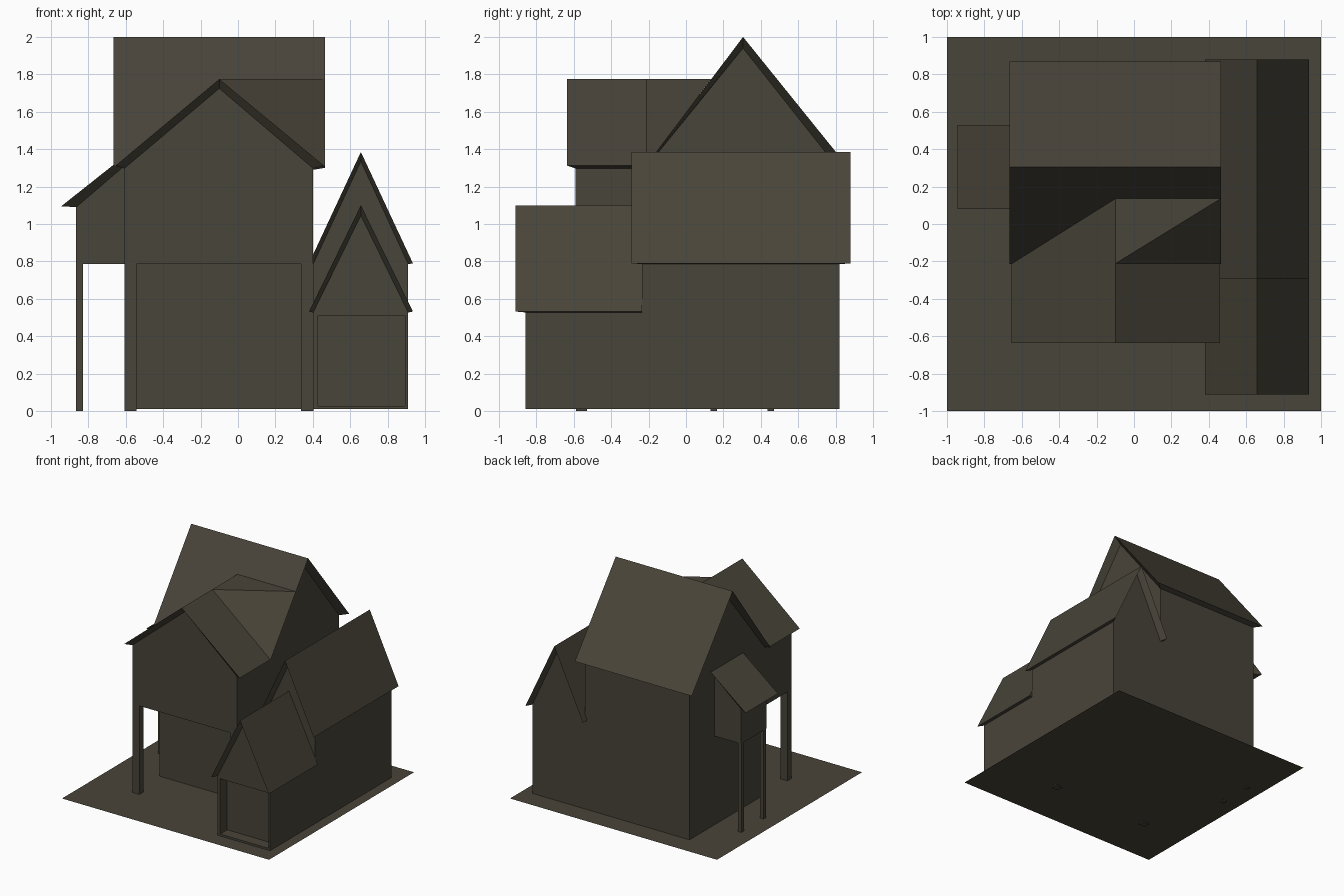
import bpy, bmesh

if "Cube" in bpy.data.objects:
    bpy.data.objects.remove(bpy.data.objects["Cube"])

mat = bpy.data.materials.new("dark olive brown")
mat.diffuse_color = (0.066, 0.058, 0.041, 1)
mat.use_nodes = True
mat.node_tree.nodes["Principled BSDF"].inputs["Base Color"].default_value = mat.diffuse_color


def make(name, verts, faces):
    """Mesh object with consistent outward normals."""
    bm = bmesh.new()
    vs = [bm.verts.new(v) for v in verts]
    for f in faces:
        bm.faces.new([vs[i] for i in f])
    bmesh.ops.recalc_face_normals(bm, faces=bm.faces)
    me = bpy.data.meshes.new(name)
    bm.to_mesh(me)
    bm.free()
    me.materials.append(mat)
    ob = bpy.data.objects.new(name, me)
    bpy.context.collection.objects.link(ob)
    return ob


def box(name, x0, x1, y0, y1, z0, z1):
    v = [(x, y, z) for x in (x0, x1) for y in (y0, y1) for z in (z0, z1)]
    f = [(0, 1, 3, 2), (4, 6, 7, 5), (0, 4, 5, 1), (2, 3, 7, 6), (0, 2, 6, 4), (1, 5, 7, 3)]
    return make(name, v, f)


def gabled(name, axis, roof, roof_ends, wall, wall_ends, base):
    """House volume: roof profile (eave, ridge, eave) overhanging a wall
    profile, joined by sloping soffits; ridge runs along the given axis."""
    def p(a, t, z):
        return (t, a, z) if axis == 'x' else (a, t, z)
    v, f = [], []
    for e in (0, 1):
        v += [p(a, roof_ends[e], z) for a, z in roof]
        v += [p(a, wall_ends[e], z) for a, z in wall]
        v += [p(wall[0][0], wall_ends[e], base), p(wall[2][0], wall_ends[e], base)]
    for e in (0, 8):
        f += [(e, e+1, e+4, e+3), (e+1, e+2, e+5, e+4)]      # rake soffits
        f.append((e+3, e+4, e+5, e+7, e+6))                  # gable wall
    # slopes, eave soffits, side walls, floor
    for a, b in ((0, 1), (1, 2), (0, 3), (2, 5), (3, 6), (5, 7), (6, 7)):
        f.append((a, b, b+8, a+8))
    return make(name, v, f)


G = 0.01
# ground sheet
make("ground_plate", [(-1, -1, G), (1, -1, G), (1, 1, G), (-1, 1, G)], [(0, 1, 2, 3)])

# main house
gabled("main_house", 'x', [(-.215, 1.31), (.305, 2.0), (.87, 1.30)], (-.665, .465),
       [(-.215, 1.30), (.305, 1.94), (.82, 1.29)], (-.608, .402), G)

# overhanging front gable
gabled("front_gable", 'y', [(-.655, 1.312), (-.1, 1.775), (.46, 1.312)], (-.635, -.212),
       [(-.608, 1.297), (-.1, 1.725), (.402, 1.297)], (-.59, -.212), .785)

# roof pieces tying the front gable into the main roof
make("gable_junction",
     [(-.1, -.212, 1.775), (-.1, .135, 1.775), (-.655, -.212, 1.312),
      (.463, .135, 1.775), (.46, -.212, 1.312)],
     [(0, 1, 2), (0, 3, 1), (0, 4, 3)])

# front porch pillars
for side, x in (("left", -.608), ("right", .338)):
    box("porch_pillar_" + side, x, x + .066, -.588, -.53, 0, .79)

# right wing
gabled("right_wing", 'y', [(.38, .79), (.657, 1.385), (.935, .79)], (-.292, .88),
       [(.402, .785), (.657, 1.335), (.91, .785)], (-.235, .82), G)

# lower garage in front of the wing, with a recessed door opening
garage = gabled("garage", 'y', [(.38, .532), (.657, 1.10), (.935, .532)], (-.912, -.235),
                [(.402, .527), (.657, 1.045), (.91, .527)], (-.857, -.236), G)
cutter = box("door_cutter", .428, .893, -1.0, -.76, .027, .51)
cutter.hide_render = True
cutter.hide_viewport = True
cut = garage.modifiers.new("door", 'BOOLEAN')
cut.object = cutter
cut.operation = 'DIFFERENCE'
cut.solver = 'EXACT'

# left side porch: shed roof over an overhead box on two posts
y0, y1 = .125, .475
v = []
for ry, wy in ((.08, y0), (.528, y1)):
    v += [(-.608, ry, 1.362), (-.945, ry, 1.095),
          (-.608, wy, 1.31), (-.865, wy, 1.09),
          (-.608, wy, .785), (-.865, wy, .785)]
make("side_porch", v,
     [(0, 1, 7, 6), (1, 3, 9, 7), (3, 5, 11, 9), (5, 4, 10, 11),
      (0, 1, 3, 2), (6, 7, 9, 8), (2, 3, 5, 4), (8, 9, 11, 10)])
for i, y in enumerate((y0 + .005, y1 - .04)):
    box("side_porch_post_%d" % (i + 1), -.865, -.83, y, y + .035, 0, .79)
